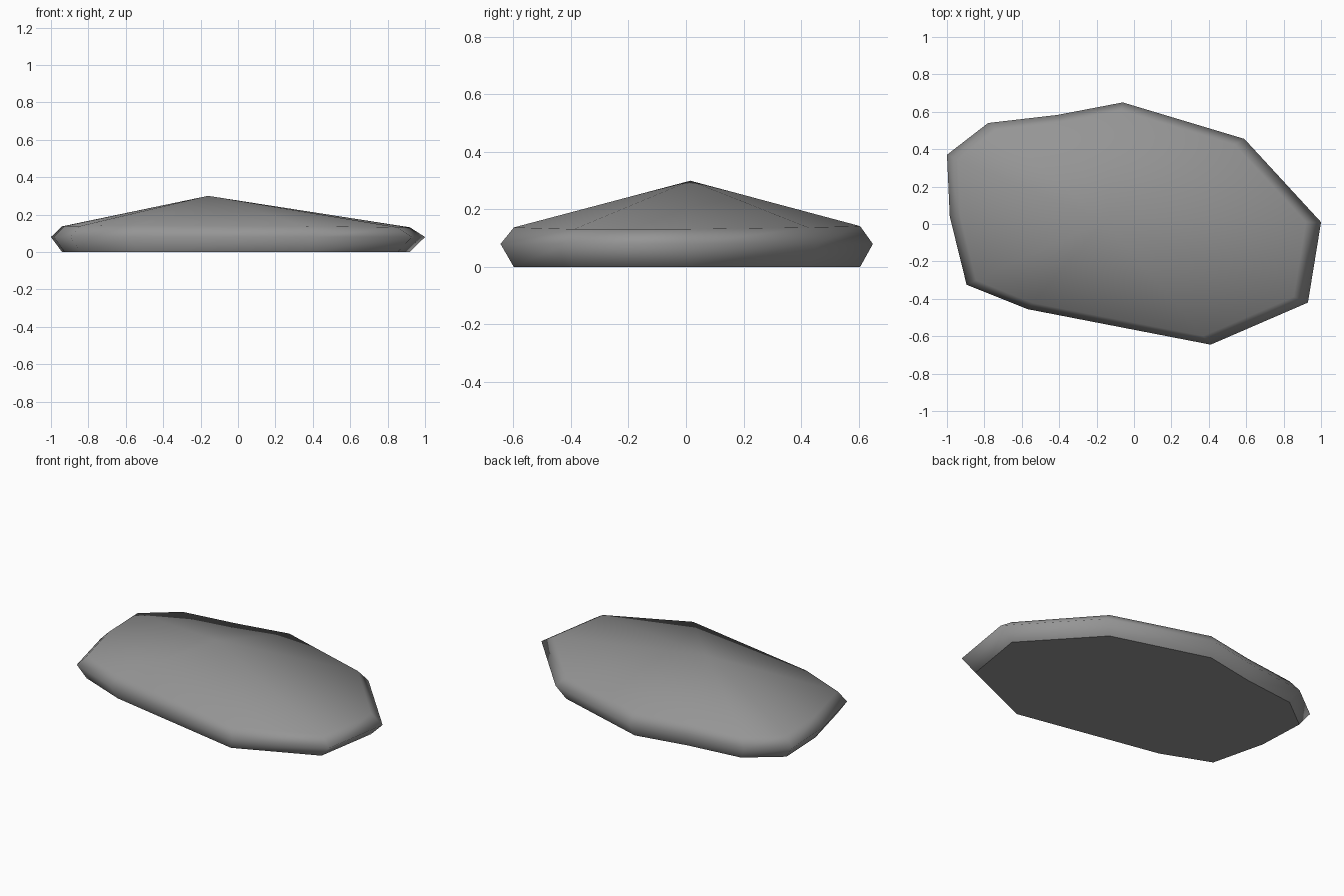
import bpy, bmesh
from mathutils import Vector

default = bpy.data.objects.get("Cube")
if default:
    bpy.data.objects.remove(default, do_unlink=True)

# Plain grey stone
stone = bpy.data.materials.new("stone_grey")
stone.use_nodes = True
grey = (0.3, 0.3, 0.3, 1)
stone.diffuse_color = grey
stone.node_tree.nodes["Principled BSDF"].inputs["Base Color"].default_value = grey

# Widest outline of the slab, counter-clockwise
outline = [(1, 0.01), (0.59, 0.455), (-0.06, 0.65), (-0.41, 0.583),
           (-0.78, 0.54), (-1, 0.37), (-0.985, 0.04), (-0.895, -0.325),
           (-0.57, -0.455), (0.41, -0.645), (0.93, -0.42)]
centre = Vector((-0.16, 0.015))
inset = 0.93

bm = bmesh.new()


def ring(scale, height):
    """Outline scaled about the peak; height depends on distance from it."""
    verts = []
    for point in outline:
        arm = Vector(point) - centre
        verts.append(bm.verts.new((*(centre + arm * scale), height(arm.length))))
    return verts


bottom = ring(inset, lambda d: 0)
middle = ring(1, lambda d: 0.08)
top = ring(inset, lambda d: 0.155 - 0.02 * d)
peak = bm.verts.new((*centre, 0.3))

# Bevelled rim and shallow peaked top
count = len(outline)
for i in range(count):
    j = (i + 1) % count
    for low, high in ((bottom, middle), (middle, top)):
        bm.faces.new((low[i], low[j], high[j], high[i]))
    bm.faces.new((top[i], top[j], peak))

# Flat underside with a crisp edge, everything else soft
base = bm.faces.new(bottom[::-1])
for face in bm.faces:
    face.smooth = face is not base
for edge in base.edges:
    edge.smooth = False
bmesh.ops.recalc_face_normals(bm, faces=bm.faces)

mesh = bpy.data.meshes.new("stone_slab")
bm.to_mesh(mesh)
bm.free()
mesh.materials.append(stone)
slab = bpy.data.objects.new("stone_slab", mesh)
bpy.context.collection.objects.link(slab)
